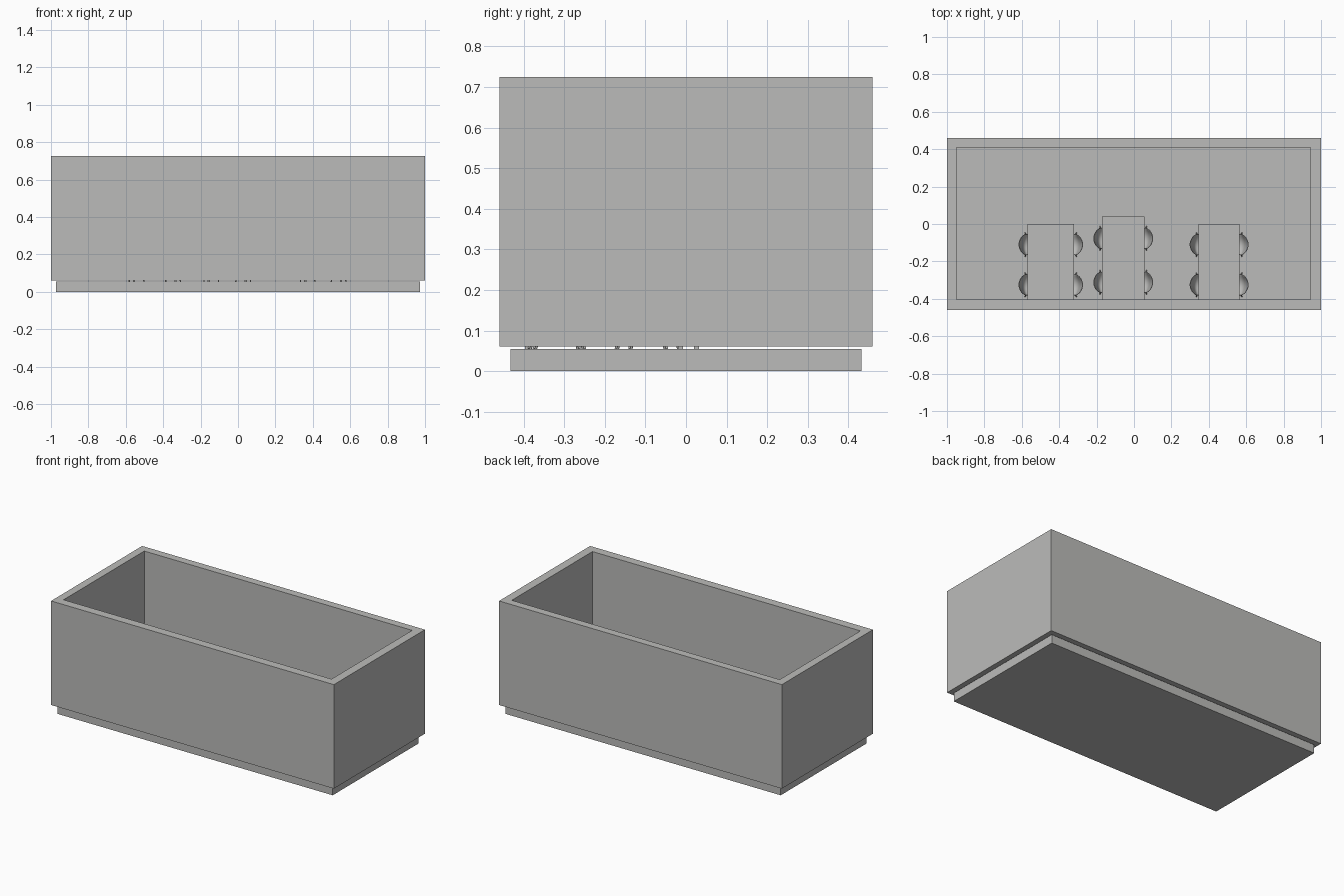
import bpy, bmesh, math
from mathutils import Vector

cube = bpy.data.objects.get("Cube")
if cube:
    bpy.data.objects.remove(cube, do_unlink=True)

grey = bpy.data.materials.new("plain grey")
GREY = (0.5, 0.5, 0.49, 1.0)
grey.diffuse_color = GREY
grey.use_nodes = True
grey.node_tree.nodes["Principled BSDF"].inputs["Base Color"].default_value = GREY

FLOOR = 0.055      # floor surface height
FRONT = -0.405     # inner face of the front wall


def add_object(name, mesh, location=(0, 0, 0), turn=0.0):
    if not mesh.materials:
        mesh.materials.append(grey)
    obj = bpy.data.objects.new(name, mesh)
    obj.location = location
    obj.rotation_euler.z = turn
    bpy.context.collection.objects.link(obj)
    return obj


def finish(bm, name):
    bmesh.ops.recalc_face_normals(bm, faces=bm.faces)
    mesh = bpy.data.meshes.new(name)
    bm.to_mesh(mesh)
    bm.free()
    return mesh


def add_box(bm, x0, x1, y0, y1, z0, z1):
    verts = bmesh.ops.create_cube(bm, size=1)["verts"]
    for v in verts:
        v.co = Vector(((x0 + x1) / 2 + v.co.x * (x1 - x0),
                       (y0 + y1) / 2 + v.co.y * (y1 - y0),
                       (z0 + z1) / 2 + v.co.z * (z1 - z0)))


def add_rod(bm, a, b, r0, r1):
    a, b = Vector(a), Vector(b)
    d = b - a
    verts = bmesh.ops.create_cone(bm, cap_ends=True, segments=8, radius1=r0,
                                  radius2=r1, depth=d.length)["verts"]
    turn = Vector((0, 0, 1)).rotation_difference(d)
    for v in verts:
        v.co = turn @ v.co + (a + b) / 2


# Floor slab
bm = bmesh.new()
add_box(bm, -0.973, 0.973, -0.433, 0.433, 0, FLOOR)
add_object("floor", finish(bm, "floor"))

# Walls: a closed ring, open at the top
bm = bmesh.new()
outer = [(-1, -0.46), (1, -0.46), (1, 0.46), (-1, 0.46)]
inner = [(-0.95, FRONT), (0.945, FRONT), (0.945, 0.41), (-0.95, 0.41)]
rings = [[bm.verts.new((x, y, z)) for x, y in ring]
         for ring, z in ((outer, 0.06), (outer, 0.725), (inner, 0.725), (inner, 0.06))]
for k in range(4):
    lower, upper = rings[k], rings[(k + 1) % 4]
    for i in range(4):
        j = (i + 1) % 4
        bm.faces.new((lower[i], lower[j], upper[j], upper[i]))
add_object("walls", finish(bm, "walls"))


# Chair shell: side profile of (x, z, half width, side lift, side wrap)
PROFILE = [(-0.062, 0.098, 0.046, 0.004, 0.0), (-0.050, 0.104, 0.051, 0.008, 0.0),
           (-0.010, 0.100, 0.055, 0.018, 0.0), (0.018, 0.100, 0.057, 0.024, 0.004),
           (0.034, 0.110, 0.058, 0.024, 0.012), (0.043, 0.135, 0.058, 0.010, 0.022),
           (0.051, 0.170, 0.055, 0.0, 0.022), (0.057, 0.195, 0.044, -0.008, 0.016),
           (0.059, 0.200, 0.036, -0.008, 0.012)]
COLUMNS = 6
bm = bmesh.new()
rows = []
for x, z, half, lift, wrap in PROFILE:
    row = []
    for c in range(COLUMNS + 1):
        t = 2 * c / COLUMNS - 1
        row.append(bm.verts.new((x - wrap * t * t, half * t, z + lift * t * t)))
    rows.append(row)
for lower, upper in zip(rows, rows[1:]):
    for c in range(COLUMNS):
        bm.faces.new((lower[c], lower[c + 1], upper[c + 1], upper[c]))
shell_mesh = finish(bm, "chair_shell")
shell_mesh.polygons.foreach_set("use_smooth", [True] * len(shell_mesh.polygons))

# Chair legs: four splayed rods with cross braces below the seat
bm = bmesh.new()
for side in (-1, 1):
    add_rod(bm, (-0.055, side * 0.058, 0), (-0.026, side * 0.028, 0.1), 0.003, 0.004)
    add_rod(bm, (0.024, side * 0.063, 0), (0.010, side * 0.028, 0.1), 0.003, 0.004)
    add_rod(bm, (-0.034, side * 0.036, 0.072), (0.014, -side * 0.038, 0.072), 0.0015, 0.0015)
legs_mesh = finish(bm, "chair_legs")
legs_mesh.polygons.foreach_set("use_smooth", [len(p.vertices) == 4 for p in legs_mesh.polygons])


def add_chair(name, x, y, turn):
    shell = add_object(name + "_shell", shell_mesh, (x, y, FLOOR), turn)
    thick = shell.modifiers.new("thickness", "SOLIDIFY")
    thick.thickness = 0.004
    thick.offset = 0
    shell.modifiers.new("rounding", "SUBSURF").levels = 1
    add_object(name + "_legs", legs_mesh, (x, y, FLOOR), turn)


# Tables against the front wall: (name, x min, x max, back edge y, chair rows y)
TABLES = [("right", -0.57, -0.32, 0.0, (-0.11, -0.325)),
          ("middle", -0.17, 0.055, 0.04, (-0.077, -0.312)),
          ("left", 0.345, 0.565, 0.0, (-0.11, -0.325))]
TOP = FLOOR + 0.19
for name, x0, x1, back, chair_rows in TABLES:
    bm = bmesh.new()
    add_box(bm, x0, x1, FRONT, back, TOP - 0.012, TOP)
    for lx in (x0 + 0.008, x1 - 0.020):
        for ly in (FRONT + 0.008, back - 0.020):
            add_box(bm, lx, lx + 0.012, ly, ly + 0.012, FLOOR, TOP - 0.012)
    add_object(name + "_table", finish(bm, name + "_table"))
    for row, y in zip(("rear", "front"), chair_rows):
        add_chair(f"{name}_table_{row}_chair_a", x0 + 0.012, y, math.pi)
        add_chair(f"{name}_table_{row}_chair_b", x1 - 0.012, y, 0)
